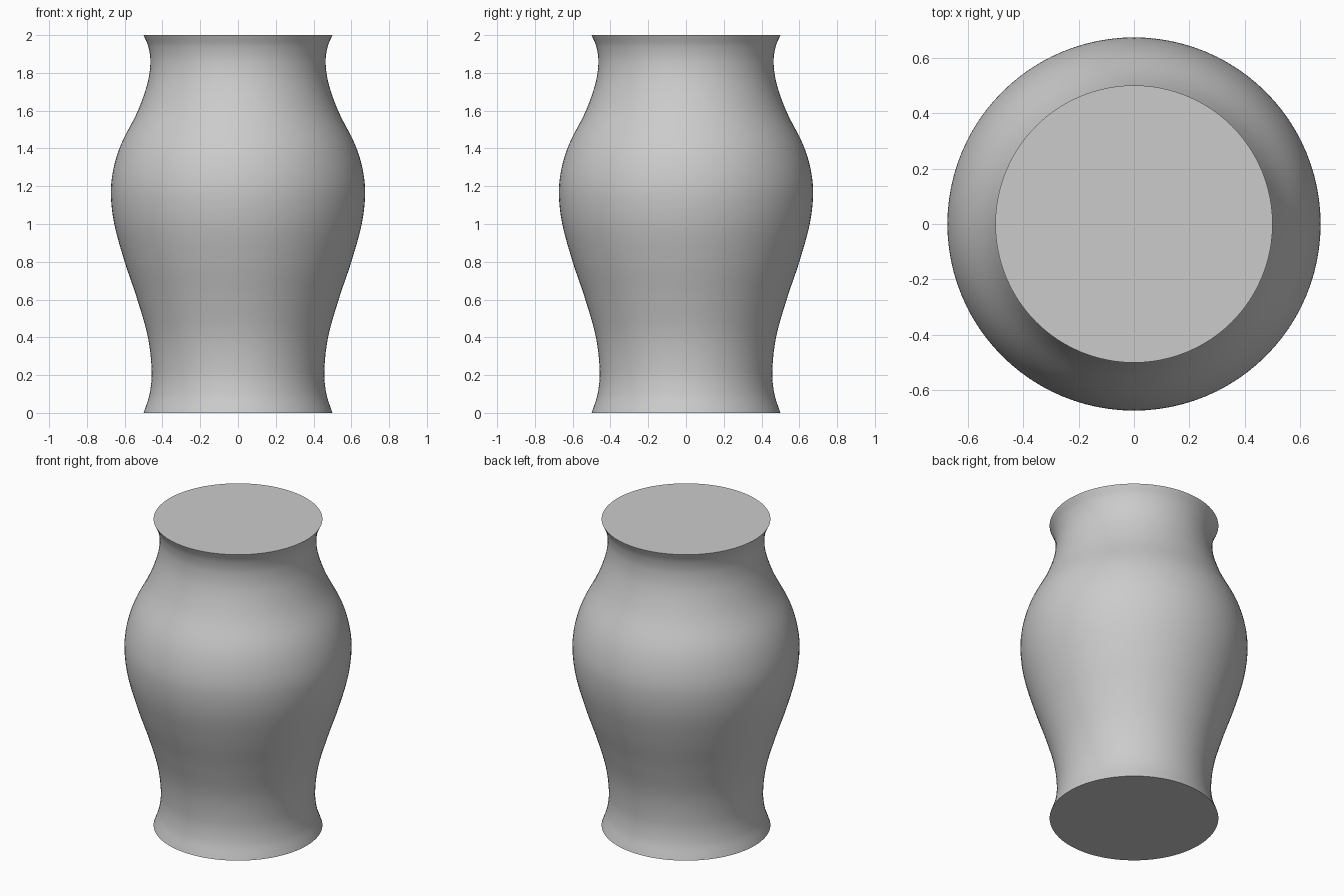
import bpy, math

cube = bpy.data.objects.get("Cube")
if cube:
    bpy.data.objects.remove(cube, do_unlink=True)

SIDES = 96
STEPS = 6

# Radius and height along the vase wall
profile = [(0.50, 0.0), (0.468, 0.1), (0.457, 0.22), (0.477, 0.4), (0.533, 0.6),
           (0.60, 0.8), (0.655, 1.0), (0.673, 1.16), (0.66, 1.29), (0.62, 1.42),
           (0.53, 1.6), (0.478, 1.75), (0.464, 1.86), (0.475, 1.94), (0.50, 2.0)]


def slope(i):
    a, b = profile[max(i - 1, 0)], profile[min(i + 1, len(profile) - 1)]
    return (b[0] - a[0]) / (b[1] - a[1])


def smooth_profile():
    """Cubic interpolation of the radius over height."""
    for i in range(len(profile) - 1):
        (r0, z0), (r1, z1) = profile[i], profile[i + 1]
        h = z1 - z0
        for k in range(STEPS):
            t = k / STEPS
            s = t * t * (3 - 2 * t)
            r = r0 + (r1 - r0) * s
            r += h * t * (1 - t) * (slope(i) * (1 - t) - slope(i + 1) * t)
            yield r, z0 + h * t
    yield profile[-1]


# Solid of revolution with flat closed ends
rings = list(smooth_profile())
angles = [2 * math.pi * j / SIDES for j in range(SIDES)]
verts = [(r * math.cos(a), r * math.sin(a), z) for r, z in rings for a in angles]
faces = [(i * SIDES + j, i * SIDES + (j + 1) % SIDES,
          (i + 1) * SIDES + (j + 1) % SIDES, (i + 1) * SIDES + j)
         for i in range(len(rings) - 1) for j in range(SIDES)]
faces.append(tuple(reversed(range(SIDES))))
faces.append(tuple(range(len(verts) - SIDES, len(verts))))

mesh = bpy.data.meshes.new("vase_body")
mesh.from_pydata(verts, [], faces)
vase = bpy.data.objects.new("vase_body", mesh)
bpy.context.collection.objects.link(vase)

# Plain grey clay
clay = bpy.data.materials.new("light_grey")
clay.use_nodes = True
color = (0.6, 0.6, 0.6, 1)
clay.diffuse_color = color
clay.node_tree.nodes["Principled BSDF"].inputs["Base Color"].default_value = color
mesh.materials.append(clay)

# Smooth wall, crisp rims
bpy.ops.object.select_all(action="DESELECT")
vase.select_set(True)
bpy.context.view_layer.objects.active = vase
bpy.ops.object.shade_smooth_by_angle(angle=math.radians(40))
